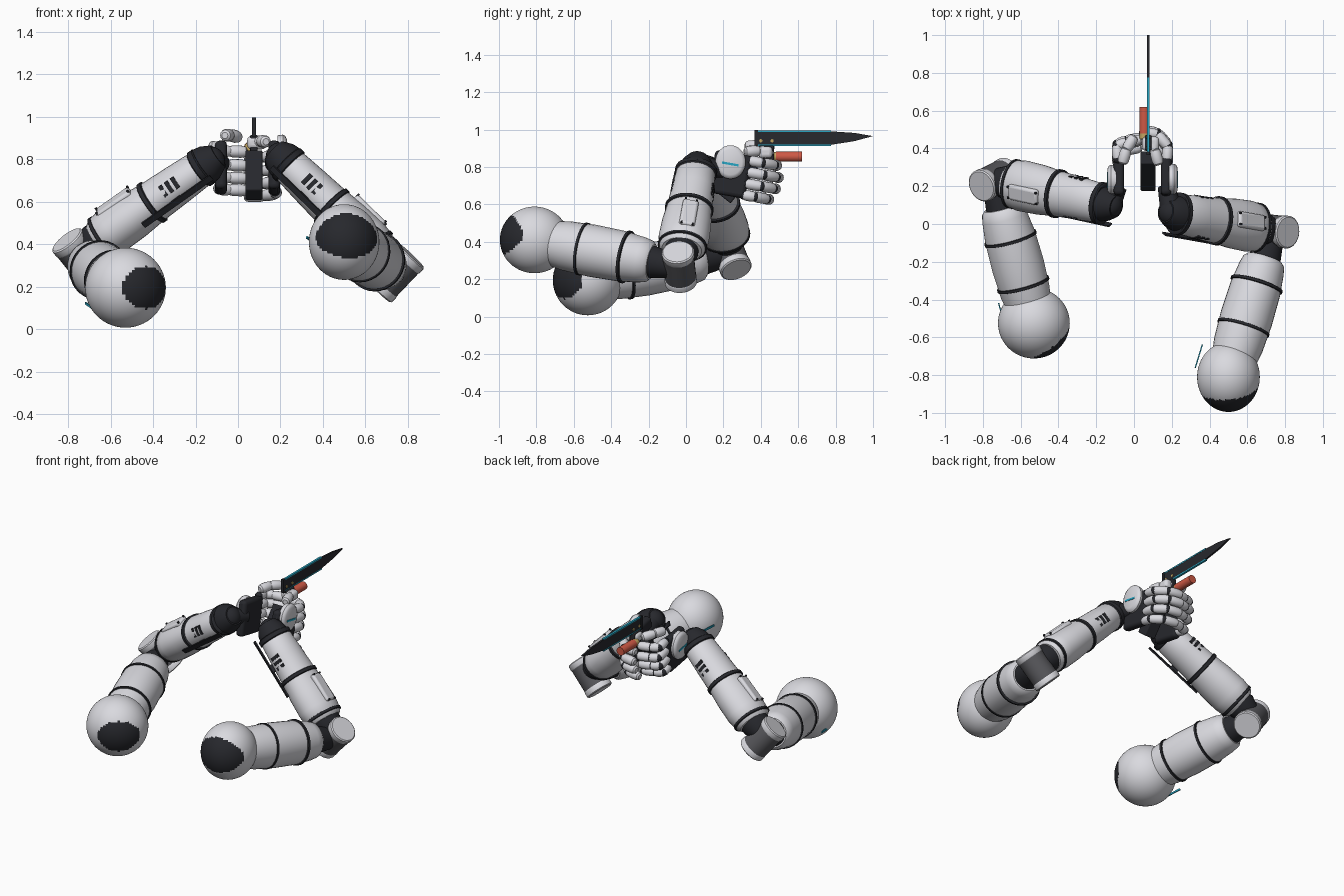
import bpy, bmesh, math
from mathutils import Vector as V, Matrix

old = bpy.data.objects.get("Cube")
if old:
    bpy.data.objects.remove(old)


def material(name, r, g, b):
    m = bpy.data.materials.new(name)
    m.use_nodes = True
    m.diffuse_color = (r, g, b, 1)
    m.node_tree.nodes["Principled BSDF"].inputs["Base Color"].default_value = (r, g, b, 1)
    return m


WHITE = material("shell_white", .7, .7, .74)
DARK = material("joint_black", .02, .021, .026)
GREY = material("joint_grey", .1, .1, .11)
CYAN = material("accent_cyan", .02, .38, .55)
RED = material("barrel_red", .62, .1, .06)
GOLD = material("brass", .55, .38, .12)
made = []


def finish(name, bm, *mats, bevel=0):
    bmesh.ops.recalc_face_normals(bm, faces=bm.faces)
    me = bpy.data.meshes.new(name)
    bm.to_mesh(me)
    bm.free()
    ob = bpy.data.objects.new(name, me)
    bpy.context.collection.objects.link(ob)
    for m in mats:
        me.materials.append(m)
    if bevel:
        mod = ob.modifiers.new("Bevel", 'BEVEL')
        mod.width, mod.segments = bevel, 3
    made.append(ob)
    return ob


def frame(origin, z, hint):
    """Matrix at origin with z along the given direction and x nearest to hint."""
    z = V(z).normalized()
    x = (V(hint) - z * z.dot(V(hint))).normalized()
    m = Matrix((x, z.cross(x), z)).transposed().to_4x4()
    m.translation = V(origin)
    return m


def lathe(name, a, b, profile, mat, hint=(0.01, 1, 0.02), wide=1, thin=1, sides=32):
    """Turned solid between two points; profile holds (fraction, radius)."""
    a, b = V(a), V(b)
    m, length, bm, rings = frame(a, b - a, hint), (b - a).length, bmesh.new(), []
    for t, r in profile:
        rings.append([bm.verts.new(m @ V((r * wide * math.cos(k * math.tau / sides),
                                          r * thin * math.sin(k * math.tau / sides), t * length)))
                      for k in range(sides)])
    for lo, hi in zip(rings, rings[1:]):
        for k in range(sides):
            n = (k + 1) % sides
            bm.faces.new((lo[k], lo[n], hi[n], hi[k]))
    bm.faces.new(rings[0])
    bm.faces.new(rings[-1])
    return finish(name, bm, mat)


def box(name, m, size, mat, bevel=0):
    bm = bmesh.new()
    bmesh.ops.create_cube(bm, size=1, matrix=m @ Matrix.Diagonal((*size, 1)))
    return finish(name, bm, mat, bevel=bevel)


def ball(name, c, radii, *mats, segments=20):
    bm = bmesh.new()
    bmesh.ops.create_uvsphere(bm, u_segments=segments, v_segments=segments * 5 // 8, radius=1,
                              matrix=Matrix.Translation(c) @ Matrix.Diagonal((*radii, 1)))
    return finish(name, bm, *mats)


def capsule(name, a, b, r, mat):
    e = r * .45 / (V(b) - V(a)).length
    lathe(name, a, b, [(-e, r * .5), (-e * .4, r * .85), (e, r), (1 - e, r),
                       (1 + e * .4, r * .85), (1 + e, r * .5)], mat, (.3, .2, 1), sides=14)


def band(name, a, b, t, r, w, wide=1, thin=1):
    lathe(name, a, b, [(t - w, r * .93), (t - w * .7, r), (t + w * .7, r), (t + w, r * .93)],
          DARK, wide=wide, thin=thin)


def arm(side, shoulder, radii, elbow, fore_a, wrist, palm, patch, patch_size, bands, panel_dir, stripe):
    shoulder, elbow, fore_a, wrist = map(V, (shoulder, elbow, fore_a, wrist))
    # shoulder ball with a dark cap patch
    sh = ball(side + "_shoulder", shoulder, radii, WHITE, DARK, segments=72)
    pm = frame(shoulder, patch, (1, 0, 0)).inverted()
    for f in sh.data.polygons:
        q = pm @ f.center
        f.material_index = int(q.z > 0 and (q.x / patch_size[0]) ** 2 + (q.y / patch_size[1]) ** 2 < 1)
    direction = elbow - shoulder
    box(side + "_shoulder_stripe", frame(stripe, direction, (1, 0, 0)), (.006, .012, .13), CYAN)
    # upper arm
    lathe(side + "_upper_arm", shoulder, elbow,
          [(.12, .12), (.22, .133), (.4, .14), (.6, .136), (.74, .122), (.79, .112), (.81, .095)], WHITE)
    lathe(side + "_upper_joint", shoulder, elbow, [(.78, .09), (.9, .075), (1, .06)], DARK)
    for t in bands:
        band(side + "_upper_band", shoulder, elbow, t, .1425, .012)
    # elbow drum with pale caps
    axis = direction.cross(wrist - fore_a).normalized()
    lathe(side + "_elbow_drum", elbow - axis * .085, elbow + axis * .085, [(0, .084), (1, .084)], GREY)
    for s in (-1, 1):
        lathe(side + "_elbow_cap", elbow + axis * s * .075, elbow + axis * s * .115,
              [(0, .084), (.15, .087), (.85, .087), (1, .08)], WHITE)
    # forearm shells, bands and wrist
    w, th = 1.07, .9
    lathe(side + "_forearm_joint", fore_a, wrist, [(0, .06), (.1, .09), (.2, .09)], DARK)
    lathe(side + "_forearm_rear_shell", fore_a, wrist,
          [(.13, .1), (.16, .118), (.25, .127), (.4, .124), (.54, .114)], WHITE, wide=w, thin=th)
    lathe(side + "_forearm_front_shell", fore_a, wrist,
          [(.55, .113), (.75, .106), (.92, .098), (.94, .09)], WHITE, wide=w, thin=th)
    for t, r, k in ((.17, .124, .014), (.55, .122, .018), (.93, .106, .024)):
        band(side + "_forearm_band", fore_a, wrist, t, r, k, wide=w, thin=th)
    lathe(side + "_wrist_cone", fore_a, wrist, [(.93, .096), (1, .085), (1.06, .06)], DARK)
    ball(side + "_wrist_ball", wrist, (.07, .07, .07), DARK)
    lathe(side + "_wrist_link", wrist, palm, [(0, .06), (1, .045)], DARK)

    def on_forearm(t, hint, dist):
        ax = (wrist - fore_a).normalized()
        n = V(hint)
        n = (n - ax * n.dot(ax)).normalized()
        return frame(fore_a.lerp(wrist, t) + n * dist, n, ax)

    # raised panel with studs, side slots, underside rail
    box(side + "_forearm_panel", on_forearm(.36, panel_dir, .107), (.19, .085, .035), WHITE, .014)
    for t in (.24, .48):
        for y in (-.03, .03):
            pm = on_forearm(t, panel_dir, .122) @ Matrix.Translation((0, y, 0))
            box(side + "_panel_stud", pm, (.01, .01, .014), DARK)
    for s in (-1, 1):
        for k in (-1, 0, 1):
            box(side + "_vent_slot", on_forearm(.72 + k * .045, (0, s, .15), .107),
                (.02, .06, .016), DARK)
    box(side + "_forearm_rail", on_forearm(.71, (0, -.8, -.6), .128), (.4, .03, .009), DARK)
    box(side + "_rail_mount", on_forearm(.71, (0, -.8, -.6), .11), (.05, .02, .035), DARK)


arm("right", (-.53, -.525, .195), (.19, .187, .188), (-.74, .235, .335), (-.74, .235, .36),
    (-.13, .1, .79), (-.08, .2, .78), (.62, -.78, 0), (.13, .1), (.27, .59),
    (-.5, -.3, .8), (-.7, -.48, .11))
arm("left", (.5, -.81, .41), (.166, .185, .178), (.737, -.035, .265), (.737, -.035, .29),
    (.2, .06, .81), (.17, .2, .78), (.12, -.97, .2), (.145, .108), (.335, .63),
    (.7, .15, .7), (.343, -.7, .42))

# hands wrapped around the grip
MID = .035
tilt = Matrix.Rotation(math.radians(-10), 4, 'X')
for side, s, out, lift in (("right", -1, .115, .03), ("left", 1, .135, 0)):
    def hand(x, y, z):
        return Matrix.Translation((MID + s * x, .24, .78)) @ tilt @ Matrix.Translation((0, y, z))
    box(side + "_palm", hand(out, 0, -.02), (.055, .2, .23), DARK, .02)
    plate_z = .045 - lift
    lathe(side + "_hand_plate", hand(out + .015, -.01, plate_z).translation,
          hand(out + .06, -.01, plate_z).translation,
          [(0, .086), (.6, .09), (.85, .083), (1, .068)], WHITE, wide=.9)
    box(side + "_hand_stripe", hand(out + .06, -.01, plate_z - .01), (.006, .09, .012), CYAN)
    inner = .045 if s < 0 else 0
    for row in range(4):
        z = .07 - row * .062 + (0 if s > 0 else .02)
        reach = (.0, .02, .015, -.01)[row]
        path = [(out + .005, .09, z), (out + .01, .16 + reach, z),
                (.09 - inner * .3, .225 + reach - inner, z), (.0, .24 + reach - inner, z)]
        pts = [hand(*p).translation for p in path]
        for a, b in zip(pts, pts[1:]):
            capsule(side + "_finger_segment", a.lerp(b, .08), b.lerp(a, .08), .029, WHITE)
        for p in pts[:3]:
            ball(side + "_knuckle", p, (.025, .025, .025), DARK)
    # thumb along the top, closing toward the grip
    pts = [hand(x, y, z + lift).translation
           for x, y, z in ((.095, .06, .115), (.075, .13, .13), (.035, .195, .13))]
    for a, b in zip(pts, pts[1:]):
        capsule(side + "_thumb_segment", a.lerp(b, .08), b.lerp(a, .08), .03, WHITE)

# pistol: sloped grip, body, barrel
GX = .075
box("grip", frame((GX, .28, .725), (0, .6, .75), (1, 0, 0)), (.08, .085, .24), DARK, .008)
box("pistol_body", Matrix.Translation((GX, .43, .875)), (.035, .08, .08), DARK, .006)
box("index_fingertip", Matrix.Translation((.088, .425, .878)), (.09, .075, .062), WHITE, .02)
lathe("barrel_collar", (.055, .45, .855), (.055, .48, .855), [(0, .025), (1, .025)], GOLD)
lathe("barrel", (.055, .48, .855), (.055, .62, .855), [(0, .027), (1, .027)], RED)

# blade above the barrel with lit edges
bm = bmesh.new()
outline = [(.37, .915), (.76, .916), (.9, .938), (1, .965), (.9, .982), (.78, .99), (.37, .99)]
face = bm.faces.new([bm.verts.new((.069, y, z)) for y, z in outline])
ext = bmesh.ops.extrude_face_region(bm, geom=[face])["geom"]
bmesh.ops.translate(bm, vec=(.012, 0, 0), verts=[v for v in ext if isinstance(v, bmesh.types.BMVert)])
finish("blade", bm, DARK)
box("blade_mount", Matrix.Translation((.075, .375, .952)), (.018, .02, .09), DARK)
for z in (.915, .991):
    box("blade_edge_light", Matrix.Translation((.075, .58, z)), (.014, .39, .008), CYAN)
for y in (.4, .46):
    lathe("blade_rivet", (.066, y, .94), (.084, y, .94), [(0, .009), (1, .009)], GOLD, sides=12)

# smooth shading with sharp edges kept
bpy.ops.object.select_all(action='DESELECT')
for ob in made:
    ob.select_set(True)
bpy.context.view_layer.objects.active = made[0]
bpy.ops.object.shade_smooth_by_angle(angle=math.radians(35))
